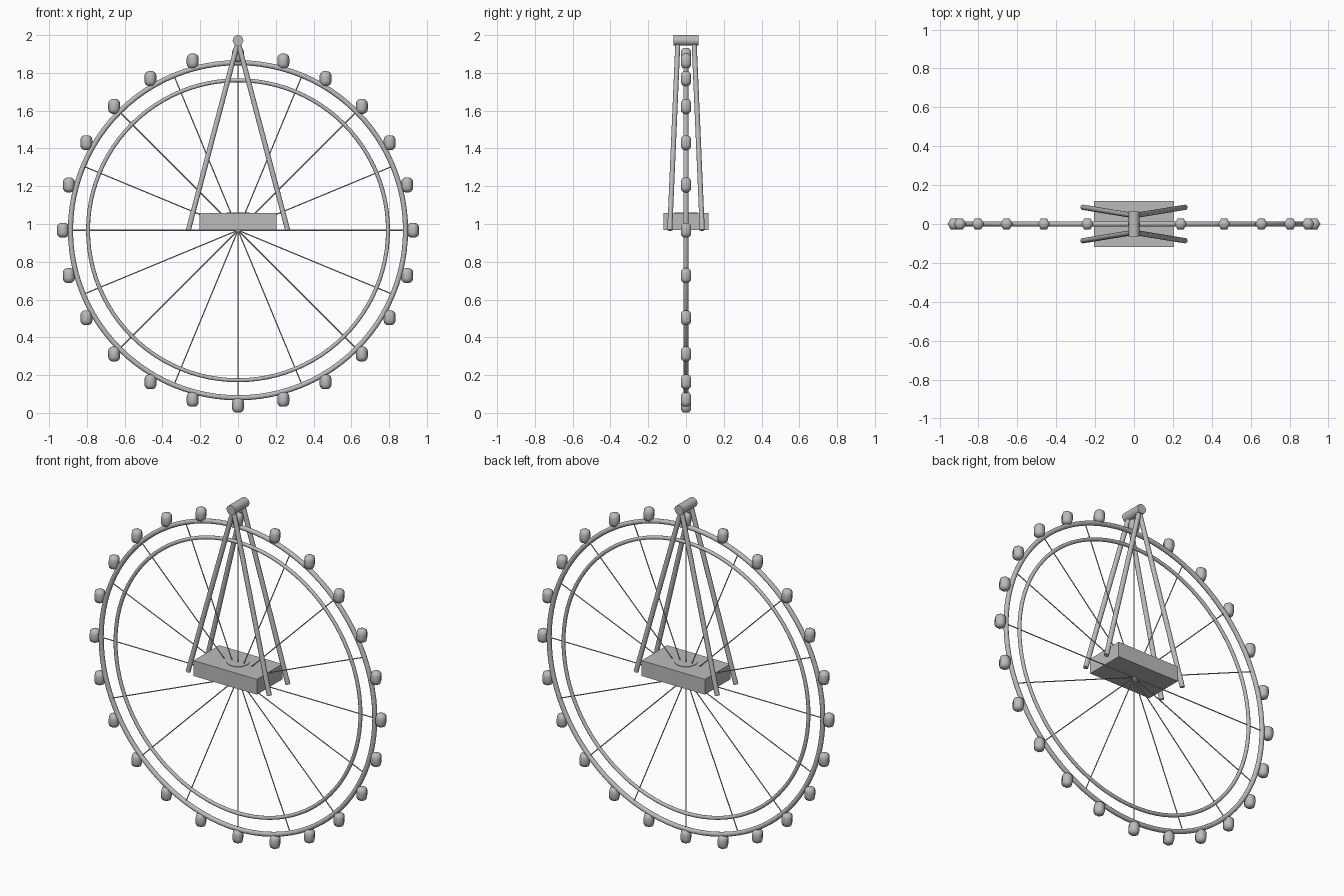
import bpy, math
from mathutils import Vector

cube = bpy.data.objects.get("Cube")
if cube:
    bpy.data.objects.remove(cube, do_unlink=True)

HUB_Z = 0.967
HUB = Vector((0, 0, HUB_Z))

grey = bpy.data.materials.new("plain grey")
grey.use_nodes = True
colour = (0.5, 0.5, 0.5, 1)
grey.diffuse_color = colour
grey.node_tree.nodes["Principled BSDF"].inputs["Base Color"].default_value = colour


def finish(obj, name, smooth=True):
    obj.name = name
    obj.data.materials.clear()
    obj.data.materials.append(grey)
    if smooth:
        bpy.ops.object.shade_smooth_by_angle(angle=math.radians(50))
    return obj


def rod(name, start, end, radius, sides):
    start, end = Vector(start), Vector(end)
    axis = end - start
    bpy.ops.mesh.primitive_cylinder_add(
        vertices=sides, radius=radius, depth=axis.length,
        location=(start + end) / 2,
        rotation=axis.to_track_quat('Z', 'Y').to_euler())
    return finish(bpy.context.object, name)


def ring(name, major, minor):
    bpy.ops.mesh.primitive_torus_add(
        major_radius=major, minor_radius=minor, major_segments=96,
        minor_segments=12, location=HUB, rotation=(math.pi / 2, 0, 0))
    return finish(bpy.context.object, name)


def around(count, radius):
    for i in range(count):
        a = math.tau * i / count
        yield i, HUB + Vector((math.sin(a), 0, math.cos(a))) * radius


# Wheel rims
ring("outer_rim", 0.887, 0.0135)
ring("inner_rim", 0.794, 0.0105)

# Spokes
for i, tip in around(16, 0.884):
    rod(f"spoke_{i + 1}", HUB, tip, 0.003, 8)

# Cabins: six-sided upright barrels with rounded ends, sharing one mesh
half = [(0.032, 0.014), (0.029, 0.026), (0.021, 0.035), (0.011, 0.039)]
profile = half + [(r, -z) for r, z in reversed(half)]
SIDES = 6
verts = [(r * math.cos(math.tau * k / SIDES), r * math.sin(math.tau * k / SIDES), z)
         for r, z in sorted(profile, key=lambda p: p[1]) for k in range(SIDES)]
rows = len(profile)
faces = [(j * SIDES + k, j * SIDES + (k + 1) % SIDES,
          (j + 1) * SIDES + (k + 1) % SIDES, (j + 1) * SIDES + k)
         for j in range(rows - 1) for k in range(SIDES)]
faces.append(tuple(reversed(range(SIDES))))
faces.append(tuple(range((rows - 1) * SIDES, rows * SIDES)))
cabin_mesh = bpy.data.meshes.new("cabin")
cabin_mesh.from_pydata(verts, [], faces)
cabin_mesh.materials.append(grey)
cabin_mesh.shade_smooth()
for i, spot in around(24, 0.927):
    cabin = bpy.data.objects.new(f"cabin_{i + 1}", cabin_mesh)
    cabin.location = spot
    bpy.context.collection.objects.link(cabin)

# Platform and its round cap
bpy.ops.mesh.primitive_cube_add(size=1, location=(0, 0, HUB_Z + 0.045))
platform = finish(bpy.context.object, "platform", smooth=False)
platform.scale = (0.41, 0.236, 0.09)
rod("platform_cap", (0, 0, 1.05), (0, 0, 1.06), 0.06, 32)

# Top axle and the four splayed legs
rod("axle", (0, -0.065, 1.972), (0, 0.065, 1.972), 0.028, 32)
for side, sx in (("left", 1), ("right", -1)):
    for end, sy in (("front", -1), ("back", 1)):
        rod(f"{end}_{side}_leg", (sx * 0.263, sy * 0.086, HUB_Z),
            (0, sy * 0.043, 1.965), 0.0135, 16)
